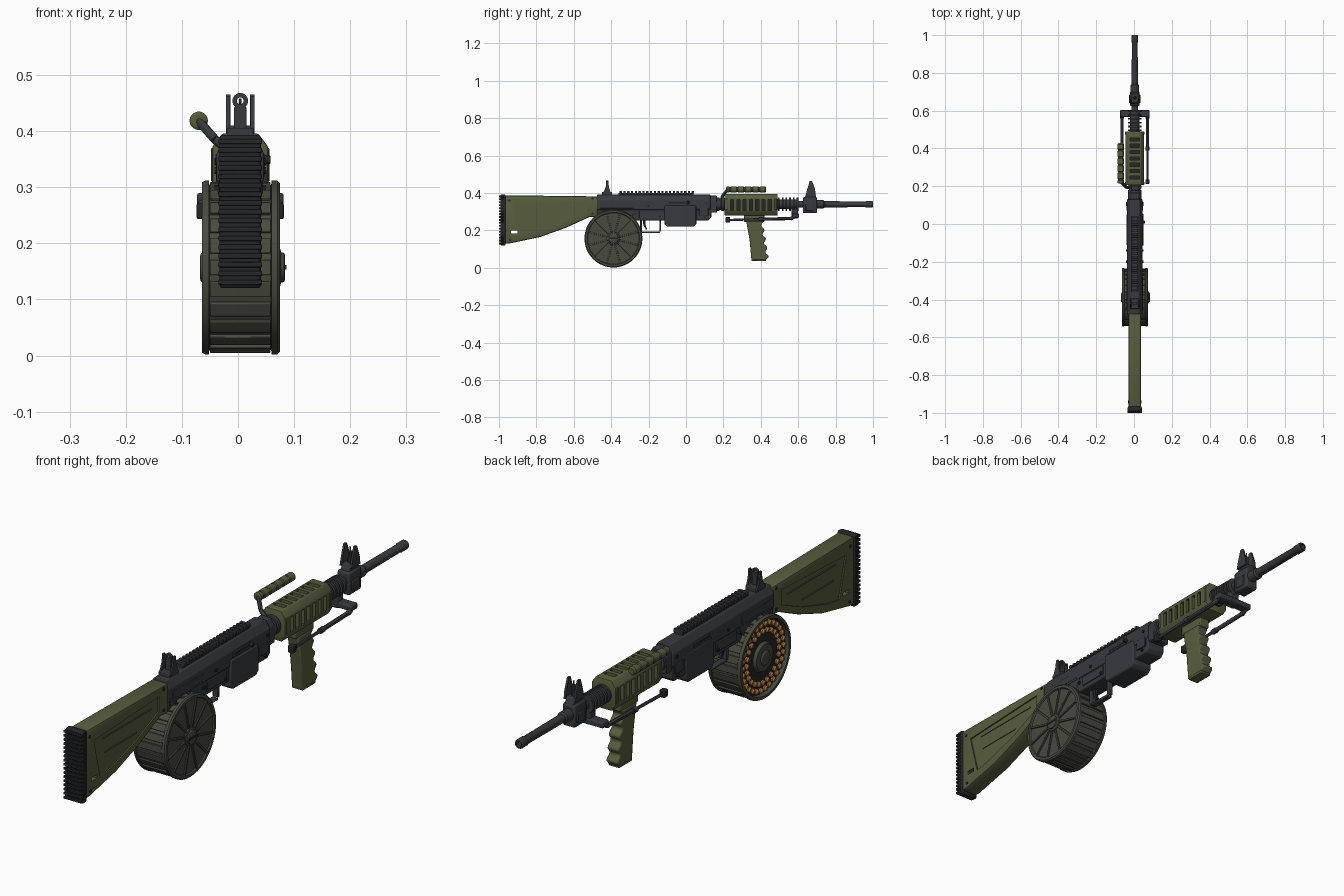
import bpy, bmesh
from math import sin, cos, pi, tau
from mathutils import Vector, Matrix

if "Cube" in bpy.data.objects:
    bpy.data.objects.remove(bpy.data.objects["Cube"])


def mat(name, c):
    m = bpy.data.materials.new(name)
    m.diffuse_color = (*c, 1)
    m.use_nodes = True
    m.node_tree.nodes["Principled BSDF"].inputs["Base Color"].default_value = m.diffuse_color
    return m


OLIVE = mat("olive", (0.095, 0.108, 0.047))
DARK = mat("gunmetal", (0.038, 0.042, 0.048))
BLACK = mat("rubber", (0.018, 0.019, 0.021))
DRUM = mat("drum_grey", (0.065, 0.069, 0.05))
COPPER = mat("copper", (0.45, 0.2, 0.05))


def finish(name, bm, m, bevel=0):
    bmesh.ops.recalc_face_normals(bm, faces=bm.faces)
    me = bpy.data.meshes.new(name)
    bm.to_mesh(me)
    bm.free()
    o = bpy.data.objects.new(name, me)
    bpy.context.collection.objects.link(o)
    me.materials.append(m)
    if bevel:
        b = o.modifiers.new("bevel", "BEVEL")
        b.width, b.segments, b.limit_method = bevel, 2, "ANGLE"
    return o


def prism(name, spans, pts, m, axis="x", bevel=0):
    """Extrude a profile: (y,z) along x, or (x,z) along y, for each span."""
    bm = bmesh.new()
    for a, b in spans:
        co = (lambda p, t: (t, p[0], p[1])) if axis == "x" else (lambda p, t: (p[0], t, p[1]))
        f = bm.faces.new([bm.verts.new(co(p, a)) for p in pts])
        r = bmesh.ops.extrude_face_region(bm, geom=[f])
        d = (b - a, 0, 0) if axis == "x" else (0, b - a, 0)
        bmesh.ops.translate(bm, vec=d, verts=[v for v in r["geom"] if isinstance(v, bmesh.types.BMVert)])
    return finish(name, bm, m, bevel)


def boxes(name, items, m, bevel=0):
    bm = bmesh.new()
    for x0, x1, y0, y1, z0, z1 in items:
        M = Matrix.Translation(((x0 + x1) / 2, (y0 + y1) / 2, (z0 + z1) / 2))
        bmesh.ops.create_cube(bm, size=1, matrix=M @ Matrix.Diagonal((x1 - x0, y1 - y0, z1 - z0, 1)))
    return finish(name, bm, m, bevel)


def rods(name, items, m, n=16, bevel=0):
    bm = bmesh.new()
    for p, q, r0, r1 in items:
        p, q = Vector(p), Vector(q)
        M = Matrix.Translation((p + q) / 2) @ (q - p).to_track_quat("Z", "Y").to_matrix().to_4x4()
        bmesh.ops.create_cone(bm, cap_ends=True, segments=n, radius1=r0, radius2=r1, depth=(q - p).length, matrix=M)
    return finish(name, bm, m, bevel)


def lathe(name, prof, m, center, axis, n=32):
    """Revolve (distance, radius) points around x or y through center."""
    bm = bmesh.new()
    rings = []
    for t, r in prof:
        ring = []
        for i in range(n):
            a, b = r * cos(tau * i / n), r * sin(tau * i / n)
            v = Vector((t, a, b)) if axis == "x" else Vector((a, t, b))
            ring.append(bm.verts.new(v + Vector(center)))
        rings.append(ring)
    for A, B in zip(rings, rings[1:]):
        for i in range(n):
            bm.faces.new((A[i], A[i - 1], B[i - 1], B[i]))
    bm.faces.new(rings[0])
    bm.faces.new(rings[-1])
    return finish(name, bm, m)


def cut(o, cutter):
    b = o.modifiers.new("cut", "BOOLEAN")
    b.object, b.operation, b.solver = cutter, "DIFFERENCE", "EXACT"
    me = bpy.data.meshes.new_from_object(o.evaluated_get(bpy.context.evaluated_depsgraph_get()))
    o.modifiers.clear()
    o.data = me
    bpy.data.objects.remove(cutter)


def sides(items):
    return items + [(-b, -a, *r) for a, b, *r in items]


# Stock with recessed side panels, sling slot and ribbed butt pad
stock = prism("stock", [(-.034, .034)], [(-.97, .388), (-.46, .382), (-.46, .27), (-.516, .272), (-.64, .215),
              (-.78, .165), (-.945, .13), (-.97, .13)], OLIVE, bevel=.008)
cut(stock, prism("panel_cutter", [(-.05, -.029), (.029, .05)],
                 [(-.92, .335), (-.53, .352), (-.53, .295), (-.66, .238), (-.80, .195), (-.88, .18)], OLIVE))
cut(stock, boxes("slot_cutter", [(-.1, .1, -.935, -.9, .185, .199)], OLIVE))
boxes("stock_ridges", sides([(.028, .032, -.86, -.57, .318, .323), (.028, .032, -.85, -.66, .262, .267)]), OLIVE)
rods("stock_screws", [((-.036, y, z), (.036, y, z), .006, .006) for y, z in ((-.945, .36), (-.94, .15), (-.5, .37), (-.5, .29))], BLACK, 12)
boxes("butt_pad", [(-.037, .037, -.992, -.965, .12, .393)], BLACK, .006)
boxes("butt_ribs", [(-.039, .039, -1, -.972, .126 + i * .0157, .135 + i * .0157) for i in range(17)], BLACK, .002)

# Receiver: faceted upper shell and stepped lower body
prism("upper_receiver", [(-.477, .13)], [(-.042, .31), (.042, .31), (.042, .362), (.024, .391), (-.024, .391), (-.042, .362)],
      DARK, "y", .003)
prism("receiver_nose", [(.13, .165)], [(-.036, .295), (.036, .295), (.036, .36), (.02, .386), (-.02, .386), (-.036, .36)], DARK, "y", .003)
prism("lower_receiver", [(-.038, .038)], [(-.477, .32), (-.477, .275), (-.4, .262), (-.26, .253), (.12, .253), (.135, .268), (.135, .32)],
      DARK, bevel=.004)
prism("side_housing", [(-.043, .047)], [(-.115, .335), (-.115, .232), (-.1, .22), (.04, .22), (.056, .235), (.056, .325), (.045, .335)],
      DARK, bevel=.006)
boxes("receiver_plates", sides([(.03, .044, -.1, .01, .338, .36), (.03, .0435, .07, .12, .28, .32),
      (.03, .0435, -.46, -.28, .318, .345), (.03, .042, -.25, -.13, .268, .305)]), DARK, .002)
boxes("bolt_slot", sides([(.03, .045, -.09, .0, .345, .352)]), BLACK)
rods("charging_handle", [((.04, .01, .349), (.054, .01, .349), .009, .007)], BLACK, 12)
rods("receiver_pins", [((-.0455, y, z), (.0455, y, z), .006, .006) for y, z in
     ((-.44, .298), (-.27, .29), (-.14, .275), (.1, .27), (.11, .345), (-.2, .33))], BLACK, 12)

# Top rail
boxes("top_rail", [(-.016, .016, -.36, .04, .388, .4)] +
      [(-.02, .02, -.355 + i * .0203, -.343 + i * .0203, .397, .41) for i in range(20)], DARK, .0015)

# Trigger and guard
boxes("trigger_guard", [(-.012, .012, -.143, -.133, .195, .26), (-.012, .012, -.235, -.14, .186, .195),
                        (-.012, .012, -.245, -.235, .19, .26)], DARK, .003)
prism("trigger", [(-.006, .006)], [(-.232, .26), (-.215, .26), (-.217, .23), (-.207, .207), (-.214, .203), (-.228, .228)], BLACK)

# Drum magazine: staves around a shell, ribbed cover on the right
C = (0, -.388, .157)


def polar(x, r, a):
    return (x, C[1] + r * cos(a), C[2] + r * sin(a))


lathe("drum_shell", [(-.05, .04), (-.05, .137), (-.068, .141), (-.068, .152), (-.062, .155), (-.056, .155), (-.055, .147),
      (.055, .147), (.056, .155), (.066, .155), (.071, .15), (.071, .14), (.066, .137), (.066, .03)], DRUM, C, "x", 48)
bm = bmesh.new()
for i in range(24):
    a = tau * i / 24
    M = Matrix.Translation(polar(0, .147, a)) @ Matrix.Rotation(a, 4, "X") @ Matrix.Diagonal((.108, .01, .027, 1))
    bmesh.ops.create_cube(bm, size=1, matrix=M)
finish("drum_staves", bm, DRUM, .0015)
bm = bmesh.new()
for i in range(12):
    a = tau * (i + .5) / 12
    M = Matrix.Translation(polar(.067, .087, a)) @ Matrix.Rotation(a, 4, "X") @ Matrix.Diagonal((.008, .105, .008, 1))
    bmesh.ops.create_cube(bm, size=1, matrix=M)
finish("drum_cover_ribs", bm, DRUM, .0015)
lathe("drum_hub", [(.06, .036), (.071, .034), (.073, .027), (.078, .026), (.08, .022)], DRUM, C, "x")
boxes("drum_hub_key", [(.078, .082, C[1] - .024, C[1] + .024, C[2] - .004, C[2] + .004)], BLACK)

# Open left side of the drum with two rings of rounds
lathe("drum_inner_plate", [(-.053, .138), (-.049, .138)], BLACK, C, "x", 48)
lathe("drum_left_hub", [(-.072, .02), (-.07, .025), (-.066, .028), (-.064, .05), (-.05, .058)], DRUM, C, "x")
ring = [(polar(0, r, tau * i / n)) for r, n in ((.124, 30), (.098, 24)) for i in range(n)]
rods("rounds", [((-.05, y, z), (-.059, y, z), .0105, .0105) for _, y, z in ring] +
     [((-.059, y, z), (-.064, y, z), .0105, .005) for _, y, z in ring], COPPER, 10)
prism("magazine_well", [(-.04, .04)], [(-.46, .33), (-.47, .25), (-.3, .25), (-.26, .33)], DARK, bevel=.003)

# Barrel, collars, cooling rings and muzzle
A = (0, 0, .34)
lathe("barrel", [(.12, .024), (.6, .024), (.6, .018), (.7, .018), (.7, .022), (.735, .022), (.742, .0165), (.96, .0155), (.965, .018),
                 (.995, .018), (1, .015), (1, .01), (.95, .01)], DARK, A, "y")
lathe("rear_collar", [(.155, .033), (.165, .037), (.178, .037), (.18, .03), (.187, .03), (.189, .036), (.202, .036), (.21, .03)], DARK, A, "y")
prof = [(.48, .034)]
for i in range(6):
    y = .492 + i * .02
    prof += [(y, .026), (y, .035), (y + .009, .035), (y + .009, .026)]
lathe("cooling_rings", prof, DARK, A, "y", 24)

# Handguard with vents showing a dark core
guard = prism("handguard", [(.206, .49)], [(-.034, .28), (.034, .28), (.05, .305), (.05, .372), (.032, .396), (-.032, .396),
              (-.05, .372), (-.05, .305)], OLIVE, "y", .004)
vents = [(.035, .07, .238 + i * .0335, .255 + i * .0335, .308, .366) for i in range(7)]
cut(guard, boxes("vent_cutter", sides(vents) + [(-.024, .024, v[2], v[3], .382, .42) for v in vents], OLIVE))
boxes("handguard_core", [(-.038, .038, .22, .476, .305, .37), (-.027, .027, .22, .476, .36, .385)], BLACK)
boxes("handguard_bands", sides([(.046, .052, .21, .222, .31, .37), (.046, .052, .474, .486, .31, .37)]), OLIVE, .002)

# Foregrip with finger grooves
edge = [(.405 + .03 * t + .008 * cos(tau * 4 * t), .25 - .19 * t) for t in [i / 24 for i in range(25)]]
prism("foregrip", [(-.024, .024)], [(.322, .25)] + edge + [(.428, .042), (.35, .04), (.34, .15)], OLIVE, bevel=.007)
boxes("foregrip_mount", [(-.022, .022, .31, .42, .246, .285)], OLIVE, .004)
boxes("foregrip_base", [(-.023, .023, .35, .428, .036, .046)], OLIVE, .003)

# Carry handle swung out to the left
H = (-.074, .4185)
rods("carry_arm", [((-.02, .19, .365), (-.045, .195, .385), .008, .008), ((-.045, .195, .385), (H[0], .222, H[1]), .008, .008)], DARK, 12)
prof = [(.215, .012), (.218, .0165)]
for i in range(5):
    y = .23 + i * .039
    prof += [(y, .0165), (y + .003, .0135), (y + .007, .0135), (y + .01, .0165)]
lathe("carry_grip", prof + [(.422, .0165), (.428, .012)], OLIVE, (H[0], 0, H[1]), "y", 20)

# Folded bipod: bracket, cross bar and two legs
boxes("bipod_bracket", [(-.02, .02, .565, .6, .265, .325), (-.077, .077, .566, .604, .268, .29)], DARK, .004)
for s, side in ((-1, "left"), (1, "right")):
    x = s * .067
    rods(side + "_bipod_leg", [((x, .585, .278), (x, .56, .262), .01, .01), ((x, .57, .264), (x, .4, .26), .0085, .0085),
         ((x, .41, .26), (x, .39, .26), .011, .011), ((x, .39, .26), (x, .23, .256), .006, .006)], DARK, 12)
    boxes(side + "_bipod_foot", [(x - .011, x + .011, .212, .236, .243, .272)], BLACK, .004)

# Front sight block, tower, ears and post
boxes("front_sight_block", [(-.026, .026, .625, .7, .292, .378)], DARK, .007)
boxes("front_block_cheeks", sides([(.02, .03, .64, .685, .305, .345)]), DARK, .003)
prism("front_sight_tower", [(-.018, .018)], [(.632, .37), (.7, .37), (.688, .4), (.645, .4)], DARK, bevel=.003)
prism("front_sight_ears", [(-.025, -.017), (.017, .025)], [(.64, .39), (.694, .39), (.69, .42), (.674, .465), (.662, .465), (.648, .42)], DARK)
rods("front_sight_post", [((0, .668, .395), (0, .668, .44), .009, .008), ((0, .668, .44), (0, .668, .458), .003, .002)], DARK, 10)

# Rear sight: base, ears and aperture ring
boxes("rear_sight_base", [(-.024, .024, -.45, -.395, .388, .406)], DARK, .003)
prism("rear_sight_ears", [(-.025, -.018), (.018, .025)], [(-.445, .395), (-.4, .395), (-.412, .43), (-.415, .462), (-.425, .462), (-.43, .43)], DARK)
boxes("rear_sight_leaf", [(-.011, .011, -.426, -.416, .4, .443)], DARK, .002)
aperture = rods("rear_aperture", [((0, -.427, .454), (0, -.415, .454), .014, .014)], DARK, 24)
cut(aperture, rods("aperture_cutter", [((0, -.5, .454), (0, -.3, .454), .006, .006)], DARK, 16))

# Centre the whole width and smooth the round parts
for o in bpy.context.scene.objects:
    o.location.x += .004
    o.select_set(True)
    bpy.context.view_layer.objects.active = o
bpy.ops.object.shade_smooth_by_angle()
